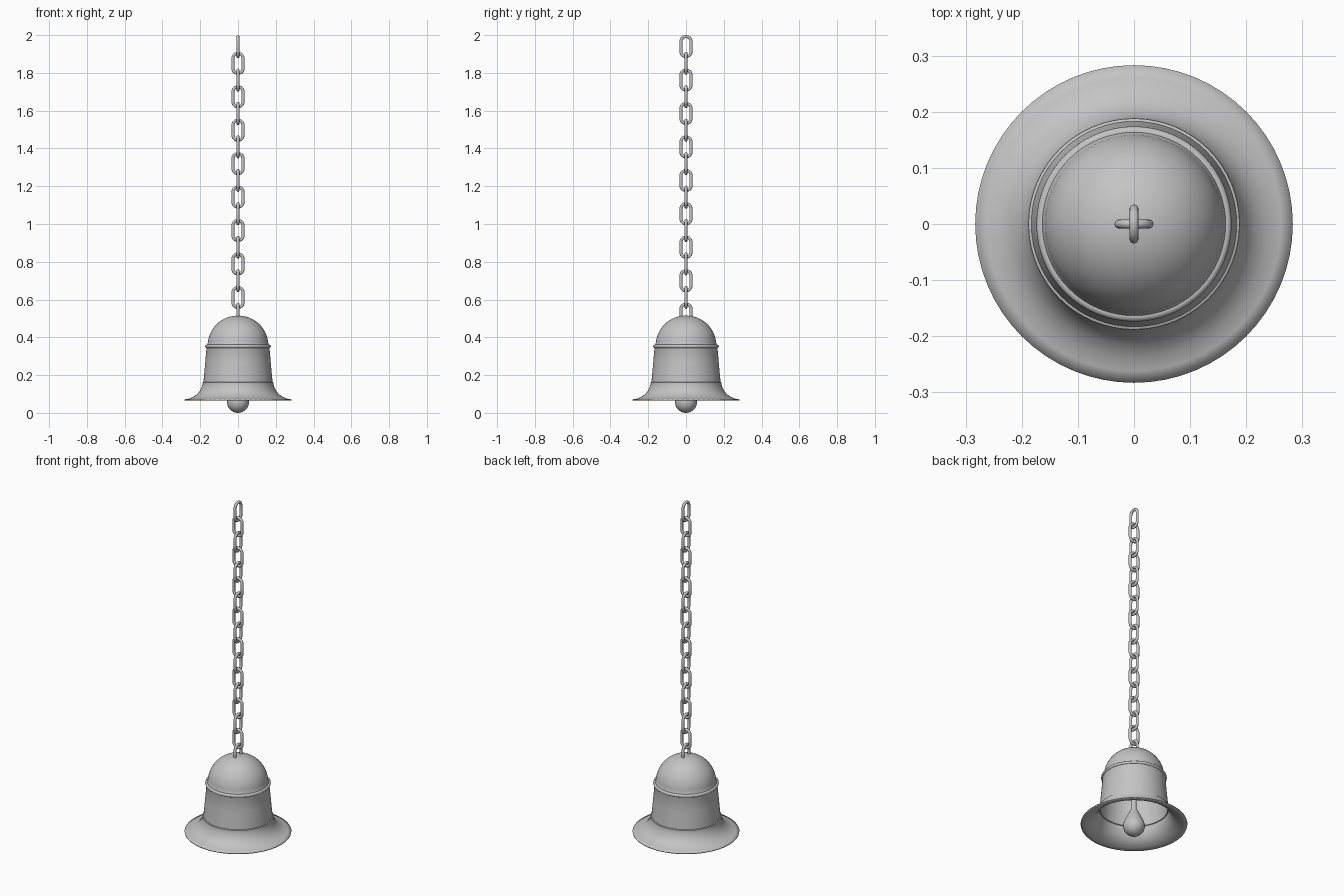
import bpy, bmesh, math
from mathutils import Matrix, Vector

cube = bpy.data.objects.get("Cube")
if cube:
    bpy.data.objects.remove(cube, do_unlink=True)

# Single grey metal
metal = bpy.data.materials.new("grey_metal")
metal.use_nodes = True
GREY = (0.55, 0.55, 0.55, 1)
metal.diffuse_color = GREY
metal.node_tree.nodes["Principled BSDF"].inputs["Base Color"].default_value = GREY


def add_object(name, mesh):
    ob = bpy.data.objects.new(name, mesh)
    bpy.context.scene.collection.objects.link(ob)
    return ob


def finish(name, bm, angle=40):
    bmesh.ops.recalc_face_normals(bm, faces=bm.faces)
    mesh = bpy.data.meshes.new(name)
    bm.to_mesh(mesh)
    bm.free()
    mesh.materials.append(metal)
    mesh.shade_smooth()
    mesh.set_sharp_from_angle(angle=math.radians(angle))
    return mesh


def lathe(name, profile, steps):
    """Revolve (radius, height) points around the z axis."""
    bm = bmesh.new()
    verts = [bm.verts.new((r, 0, z)) for r, z in profile]
    edges = [bm.edges.new(pair) for pair in zip(verts, verts[1:])]
    bmesh.ops.spin(bm, geom=verts + edges, cent=(0, 0, 0), axis=(0, 0, 1),
                   angle=math.tau, steps=steps, use_duplicate=False)
    bmesh.ops.remove_doubles(bm, verts=bm.verts, dist=0.0002)
    return add_object(name, finish(name, bm))


def arc(cr, cz, rx, rz, start, end, n):
    angles = [math.radians(start + (end - start) * i / n) for i in range(n + 1)]
    return [(cr + rx * math.cos(a), cz + rz * math.sin(a)) for a in angles]


# Bell shell: dome, bead, tapered body, ledge and flared lip
dome = [(0, 0.515)] + arc(0, 0.36, 0.16, 0.155, 86, 4, 18)
bead = arc(0.165, 0.352, 0.009, 0.009, 100, -70, 8)
body = [(0.167, 0.34), (0.174, 0.26), (0.183, 0.163)]
ledge = [(0.188, 0.161), (0.188, 0.153)]
flare = [(0.192, 0.138), (0.201, 0.118), (0.216, 0.099),
         (0.238, 0.084), (0.262, 0.075), (0.283, 0.071)]
bell = lathe("bell_shell", dome + bead + body + ledge + flare, 64)
wall = bell.modifiers.new("wall", "SOLIDIFY")
wall.thickness = 0.005
wall.offset = -1

# Clapper: teardrop weight on a rod
drop = [(0, 0)] + arc(0, 0.058, 0.058, 0.058, -84, 20, 13)
neck = [(0.046, 0.098), (0.034, 0.122), (0.022, 0.146), (0.013, 0.168)]
lathe("clapper", drop + neck + [(0.012, 0.5), (0, 0.5)], 32)

# Chain link: a ring stretched into an oval with straight sides
RADIUS, WIRE, STRETCH, SEGS, SIDES = 0.027, 0.008, 0.026, 24, 12
bm = bmesh.new()
rings = []
for i in range(SEGS):
    a = math.tau * (i + 0.5) / SEGS
    out = Vector((math.cos(a), 0, math.sin(a)))
    centre = out * RADIUS + Vector((0, 0, math.copysign(STRETCH, out.z)))
    ring = []
    for j in range(SIDES):
        b = math.tau * j / SIDES
        offset = out * math.cos(b) + Vector((0, 1, 0)) * math.sin(b)
        ring.append(bm.verts.new(centre + offset * WIRE))
    rings.append(ring)
for i in range(SEGS):
    r0, r1 = rings[i], rings[(i + 1) % SEGS]
    for j in range(SIDES):
        k = (j + 1) % SIDES
        bm.faces.new((r0[j], r0[k], r1[k], r1[j]))
link_mesh = finish("chain_link", bm, 60)

# Chain of alternating links, the lowest sunk into the dome
for i in range(17):
    link = add_object(f"chain_link_{i + 1}", link_mesh)
    link.location.z = 1.939 - 0.0885 * i
    link.rotation_euler.z = math.pi / 2 if i % 2 == 0 else 0
